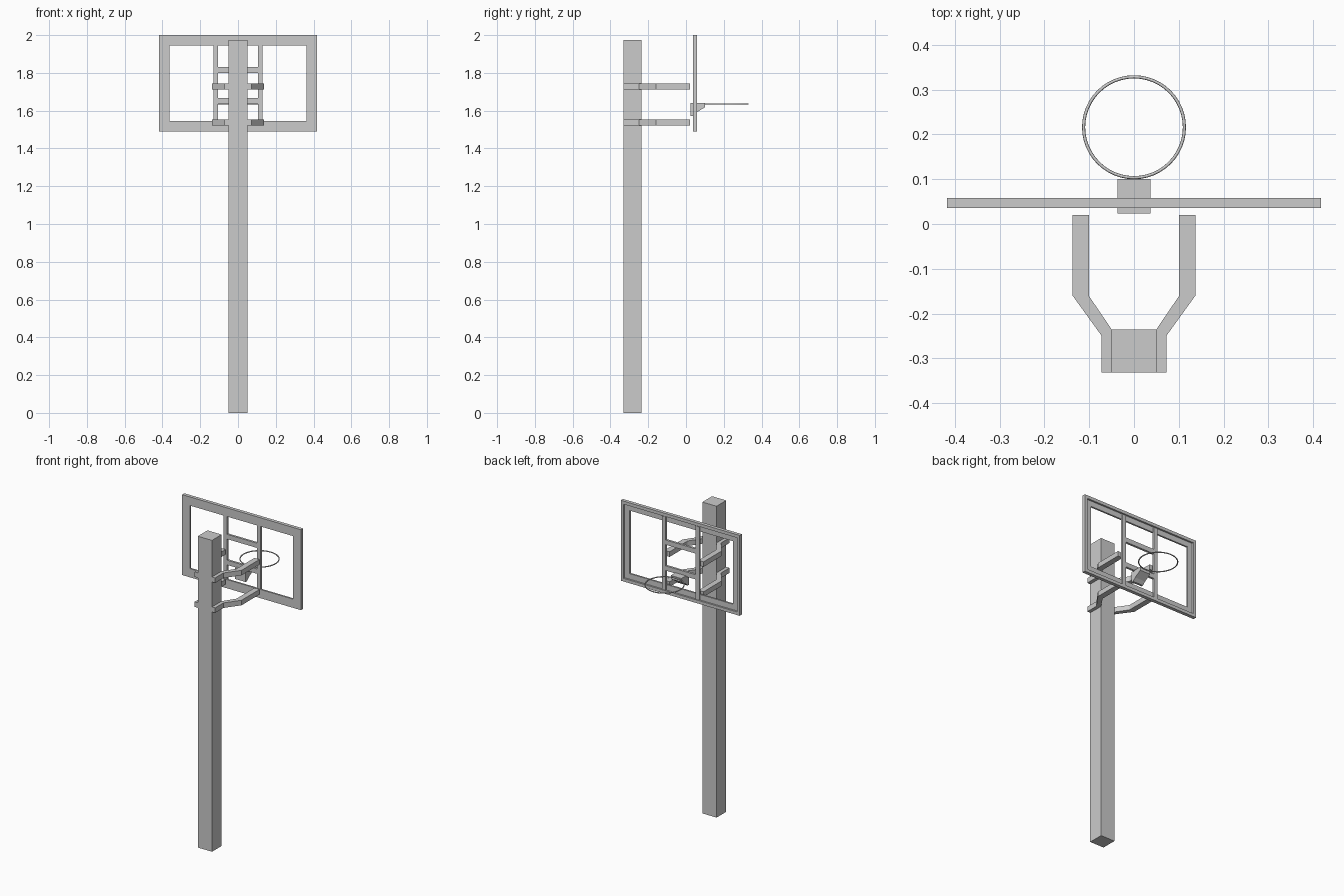
import bpy, bmesh, math

if "Cube" in bpy.data.objects:
    bpy.data.objects.remove(bpy.data.objects["Cube"])


def make(name, verts, faces):
    mesh = bpy.data.meshes.new(name)
    mesh.from_pydata(verts, [], faces)
    bm = bmesh.new()
    bm.from_mesh(mesh)
    bmesh.ops.recalc_face_normals(bm, faces=bm.faces)
    bm.to_mesh(mesh)
    bm.free()
    ob = bpy.data.objects.new(name, mesh)
    bpy.context.collection.objects.link(ob)
    return ob


def prism(name, low, high):
    n = len(low)
    faces = [tuple(range(n)), tuple(range(n, 2 * n))]
    faces += [(i, (i + 1) % n, (i + 1) % n + n, i + n) for i in range(n)]
    return make(name, low + high, faces)


def box(name, x, y, z):
    ring = [(x[0], y[0]), (x[1], y[0]), (x[1], y[1]), (x[0], y[1])]
    return prism(name, [(a, b, z[0]) for a, b in ring], [(a, b, z[1]) for a, b in ring])


def loft(name, rings):
    # closed loft through closed cross-sections
    n, m = len(rings), len(rings[0])
    faces = [(i * m + j, i * m + (j + 1) % m,
              (i + 1) % n * m + (j + 1) % m, (i + 1) % n * m + j)
             for i in range(n) for j in range(m)]
    return make(name, [v for r in rings for v in r], faces)


# Square post
box("post", (-0.05, 0.05), (-0.332, -0.235), (0, 1.975))

# Backboard frame: angle section swept around the rectangle
section = [(0, 0.036), (0.055, 0.036), (0.055, 0.047),
           (0.02, 0.047), (0.02, 0.058), (0, 0.058)]
corners = [(-1, -1), (1, -1), (1, 1), (-1, 1)]
loft("backboard_frame",
     [[(sx * (0.417 - d), y, 1.745 + sz * (0.255 - d)) for d, y in section]
      for sx, sz in corners])

# Bars inside the frame
for s, side in ((-1, "left"), (1, "right")):
    box("upright_bar_" + side, sorted((s * 0.105, s * 0.131)), (0.04, 0.054), (1.503, 1.976))
for name, z in (("upper", 1.80), ("lower", 1.636)):
    box(name + "_cross_bar", (-0.107, 0.107), (0.04, 0.054), (z, z + 0.03))

# Cranked support arms, two heights on each side
arm = [(0.05, -0.332), (0.072, -0.332), (0.072, -0.25), (0.137, -0.16),
       (0.137, 0.02), (0.101, 0.02), (0.101, -0.16), (0.05, -0.235)]
for s, side in ((-1, "left"), (1, "right")):
    for level, z in (("upper", 1.711), ("lower", 1.521)):
        prism(f"{level}_arm_{side}",
              [(s * x, y, z) for x, y in arm],
              [(s * x, y, z + 0.032) for x, y in arm])

# Hoop bracket with tapered nose
nose = [(0.023, 1.572), (0.036, 1.572), (0.055, 1.59), (0.1, 1.618),
        (0.1, 1.641), (0.023, 1.641)]
prism("hoop_bracket", [(-0.037, y, z) for y, z in nose], [(0.037, y, z) for y, z in nose])

# Hoop
rings = []
for i in range(48):
    a = math.tau * i / 48
    ring = []
    for j in range(8):
        b = math.tau * j / 8
        r = 0.1125 + 0.0035 * math.cos(b)
        ring.append((r * math.cos(a), 0.216 + r * math.sin(a), 1.635 + 0.0035 * math.sin(b)))
    rings.append(ring)
hoop = loft("hoop", rings)
for p in hoop.data.polygons:
    p.use_smooth = True
